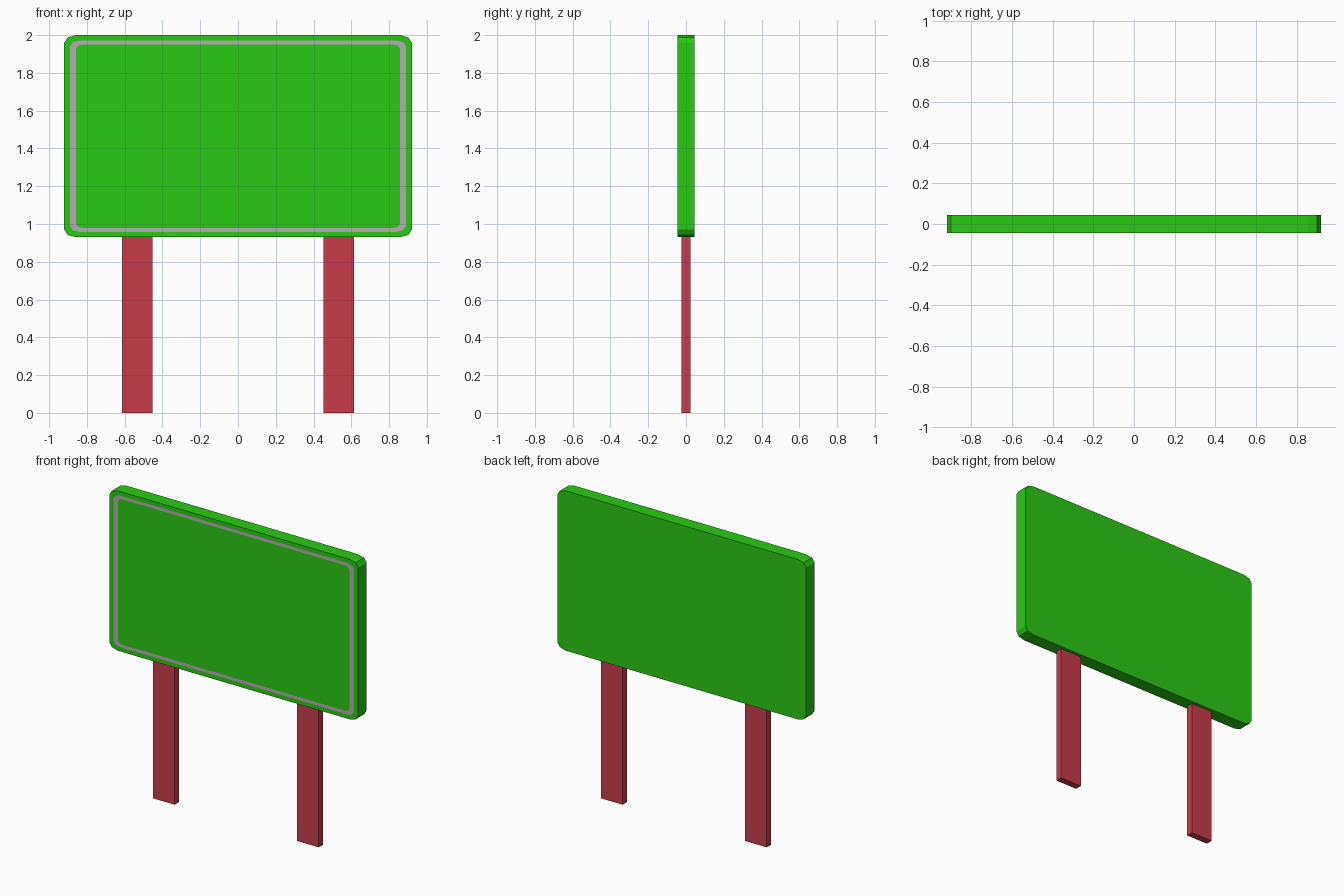
import bpy, bmesh
from math import sin, cos, pi

if "Cube" in bpy.data.objects:
    bpy.data.objects.remove(bpy.data.objects["Cube"])


def material(name, rgb):
    m = bpy.data.materials.new(name)
    m.diffuse_color = (*rgb, 1)
    m.use_nodes = True
    m.node_tree.nodes["Principled BSDF"].inputs["Base Color"].default_value = m.diffuse_color
    return m


green = material("sign_green", (0.023, 0.59, 0.007))
grey = material("border_grey", (0.45, 0.42, 0.45))
red = material("post_red", (0.58, 0.045, 0.07))


def finish(name, bm, mats):
    bmesh.ops.recalc_face_normals(bm, faces=bm.faces)
    me = bpy.data.meshes.new(name)
    bm.to_mesh(me)
    bm.free()
    for m in mats:
        me.materials.append(m)
    ob = bpy.data.objects.new(name, me)
    bpy.context.collection.objects.link(ob)
    return ob


def outline(bm, hx, hz, rx, rz, y, zc=1.465):
    """Rounded rectangle of vertices, two segments per corner."""
    ring = []
    for q, (sx, sz) in enumerate([(1, 1), (-1, 1), (-1, -1), (1, -1)]):
        for i in range(3):
            a = (q + i / 2) * pi / 2
            ring.append(bm.verts.new((sx * (hx - rx) + rx * cos(a), y,
                                      zc + sz * (hz - rz) + rz * sin(a))))
    return ring


# Sign board: rings run from the back, over the edge, to the front panel
bm = bmesh.new()
rings = [outline(bm, 0.92, 0.535, 0.063, 0.04, 0.045),
         outline(bm, 0.92, 0.535, 0.063, 0.04, -0.045),
         outline(bm, 0.89, 0.507, 0.050, 0.033, -0.045),
         outline(bm, 0.858, 0.486, 0.036, 0.024, -0.045)]
for k, (a, b) in enumerate(zip(rings, rings[1:])):
    for i in range(len(a)):
        j = (i + 1) % len(a)
        f = bm.faces.new((a[i], a[j], b[j], b[i]))
        f.material_index = 1 if k == 2 else 0   # painted border band
bm.faces.new(rings[0])
bm.faces.new(rings[-1])
finish("sign_board", bm, [green, grey])

# Two flat posts
for side, name in ((-1, "left_post"), (1, "right_post")):
    bm = bmesh.new()
    bmesh.ops.create_cube(bm, size=1)
    bmesh.ops.scale(bm, vec=(0.16, 0.046, 0.94), verts=bm.verts)
    bmesh.ops.translate(bm, vec=(side * 0.533, 0, 0.47), verts=bm.verts)
    finish(name, bm, [red])
